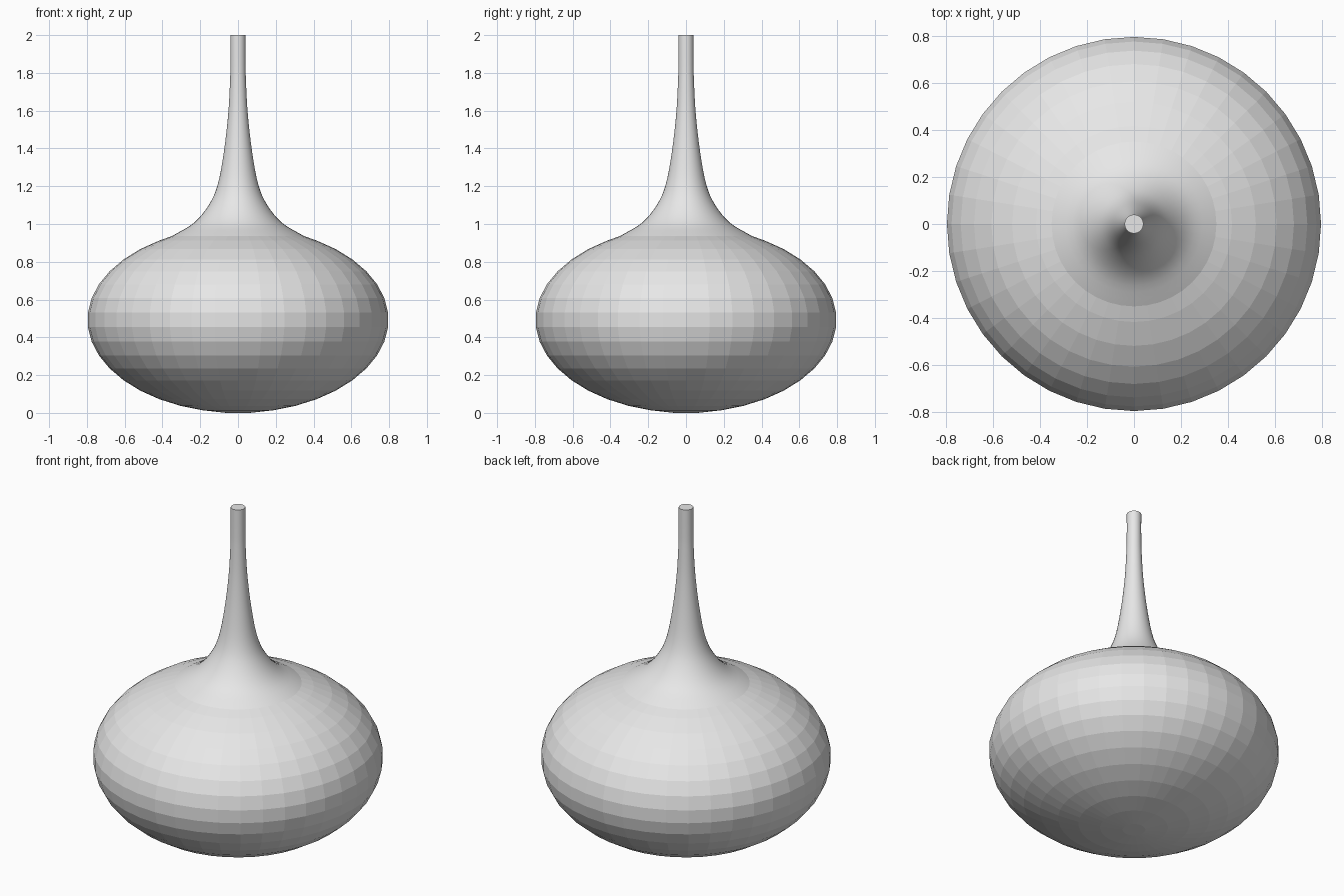
import bpy, bmesh, math
from mathutils import Vector

if "Cube" in bpy.data.objects:
    bpy.data.objects.remove(bpy.data.objects["Cube"])

SIDES = 40
grey = bpy.data.materials.new("light_grey")
grey.diffuse_color = (0.8, 0.8, 0.8, 1)
grey.use_nodes = True
grey.node_tree.nodes["Principled BSDF"].inputs["Base Color"].default_value = grey.diffuse_color


def lathe(name, profile, cap_bottom=False, cap_top=False):
    """Revolve (radius, z) points, bottom to top, around the z axis."""
    bm = bmesh.new()
    rings = []
    for r, z in profile:
        rings.append([bm.verts.new((r * math.cos(math.tau * i / SIDES),
                                    r * math.sin(math.tau * i / SIDES), z))
                      for i in range(SIDES)])
    for low, high in zip(rings, rings[1:]):
        for i in range(SIDES):
            j = (i + 1) % SIDES
            bm.faces.new((low[i], low[j], high[j], high[i]))
    if cap_bottom:
        bm.faces.new(rings[0][::-1])
    if cap_top:
        bm.faces.new(rings[-1])
    mesh = bpy.data.meshes.new(name)
    bm.to_mesh(mesh)
    bm.free()
    mesh.materials.append(grey)
    obj = bpy.data.objects.new(name, mesh)
    bpy.context.collection.objects.link(obj)
    return obj


def smooth_path(points, steps):
    """Catmull-Rom curve through the points."""
    p = [Vector(q) for q in points]
    p = [2 * p[0] - p[1]] + p + [2 * p[-1] - p[-2]]
    out = []
    for a, b, c, d in zip(p, p[1:], p[2:], p[3:]):
        for k in range(steps):
            t = k / steps
            out.append(0.5 * (2 * b + (c - a) * t + (2 * a - 5 * b + 4 * c - d) * t ** 2
                              + (3 * b - a - 3 * c + d) * t ** 3))
    return out + [p[-2]]


# Faceted squashed round body, open where the neck starts
RADIUS, HALF = 0.797, 0.4925
JOIN = (0.35, 0.936)
angles = [math.radians(-85.5 + 9 * k) for k in range(17)]
body_profile = [(RADIUS * math.cos(a), HALF * (1 + math.sin(a))) for a in angles]
body_profile[0] = (body_profile[0][0], 0.0)
lathe("body", body_profile + [JOIN], cap_bottom=True)

# Smooth flared neck with a flat closed tip
neck_points = [JOIN, (0.235, 1.005), (0.155, 1.10), (0.107, 1.21), (0.075, 1.38),
               (0.052, 1.58), (0.042, 1.76), (0.04, 1.86), (0.04, 2.0)]
neck = lathe("neck", smooth_path(neck_points, 4), cap_top=True)
bpy.context.view_layer.objects.active = neck
neck.select_set(True)
bpy.ops.object.shade_smooth_by_angle(angle=math.radians(40))
